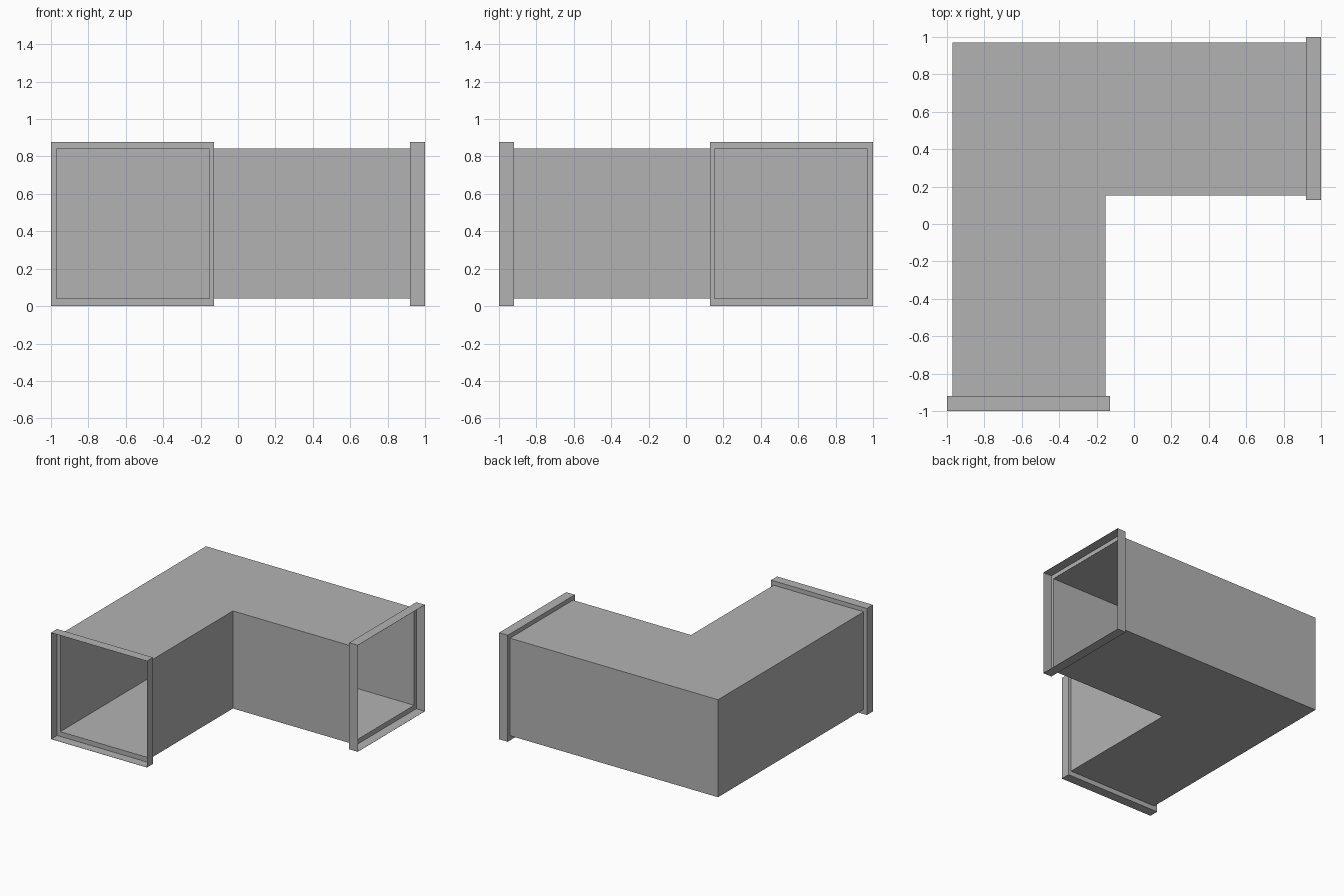
import bpy
import bmesh

if "Cube" in bpy.data.objects:
    bpy.data.objects.remove(bpy.data.objects["Cube"], do_unlink=True)

# One galvanised sheet colour
metal = bpy.data.materials.new("sheet_metal_grey")
metal.use_nodes = True
grey = (0.45, 0.45, 0.45, 1)
metal.diffuse_color = grey
metal.node_tree.nodes["Principled BSDF"].inputs["Base Color"].default_value = grey

# Cross-sections: outer side, inner side, bottom, top
DUCT = (-0.97, -0.153, 0.041, 0.841)
FLANGE = (-0.999, -0.129, 0.002, 0.876)
END, BACK = 0.999, 0.921


def corners(section):
    a, b, low, high = section
    return [(a, low), (b, low), (b, high), (a, high)]


def front_ring(section, depth):
    return [(u, -depth, z) for u, z in corners(section)]


def side_ring(section, depth):
    return [(depth, -u, z) for u, z in corners(section)]


def elbow_ring(section):
    return [(u, -u, z) for u, z in corners(section)]


def sheet(name, rings):
    """Skin a row of four-cornered rings and give the sheet a thin wall."""
    bm = bmesh.new()
    loops = [[bm.verts.new(p) for p in ring] for ring in rings]
    for r, s in zip(loops, loops[1:]):
        for i in range(4):
            j = (i + 1) % 4
            bm.faces.new((r[i], r[j], s[j], s[i]))
    bmesh.ops.recalc_face_normals(bm, faces=bm.faces)
    mesh = bpy.data.meshes.new(name)
    bm.to_mesh(mesh)
    bm.free()
    mesh.materials.append(metal)
    obj = bpy.data.objects.new(name, mesh)
    bpy.context.collection.objects.link(obj)
    wall = obj.modifiers.new("wall", "SOLIDIFY")
    wall.thickness = 0.002
    wall.offset = 0
    return obj


# Mitred square duct
sheet("elbow_duct", [front_ring(DUCT, BACK), elbow_ring(DUCT), side_ring(DUCT, BACK)])

# Angle flanges: a collar with a lip turned in to the duct
for name, ring in (("front_flange", front_ring), ("side_flange", side_ring)):
    sheet(name, [ring(FLANGE, END), ring(FLANGE, BACK), ring(DUCT, BACK)])
